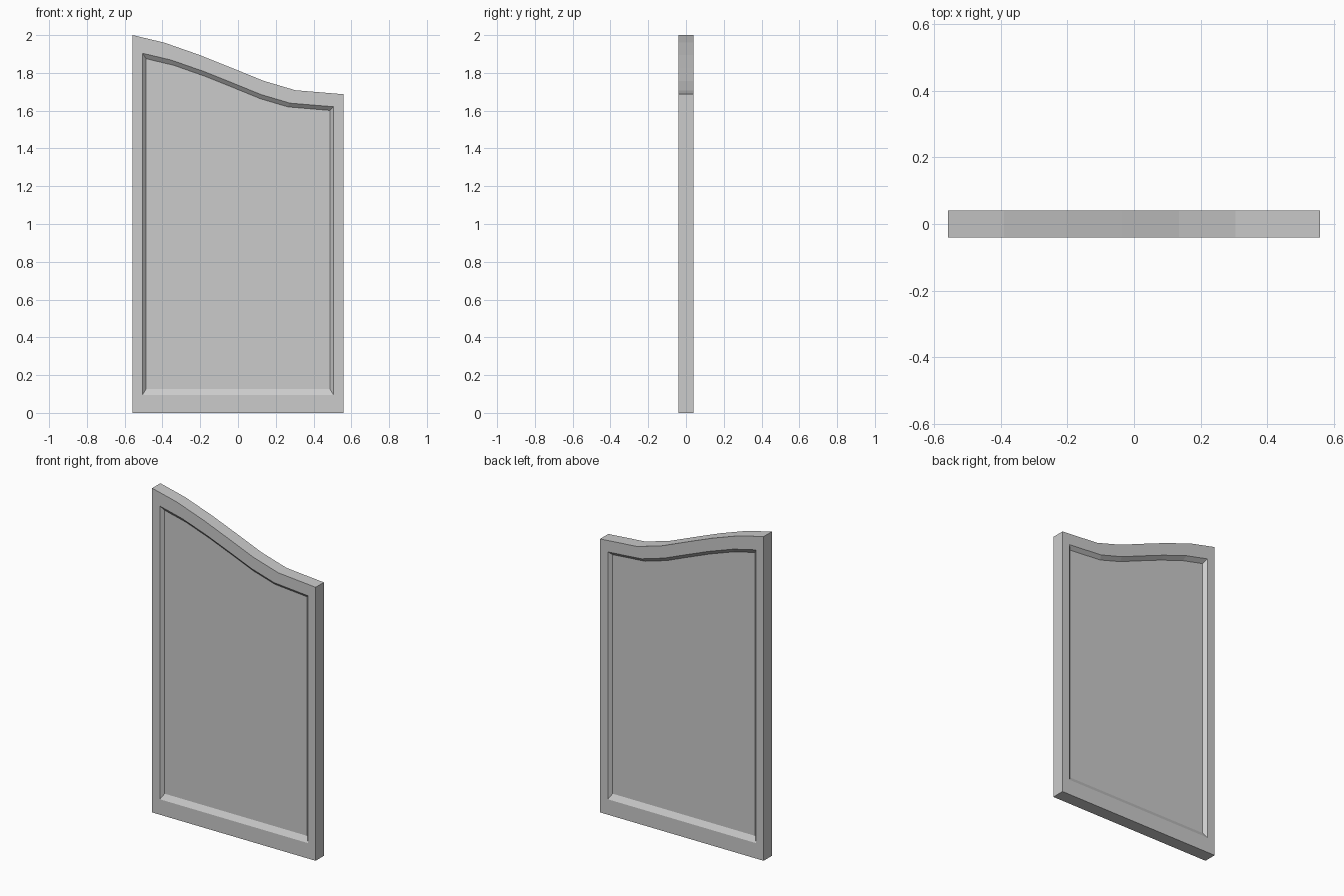
import bpy, bmesh

if "Cube" in bpy.data.objects:
    bpy.data.objects.remove(bpy.data.objects["Cube"])

# Outline of the board: flat base, sweeping top edge
top_edge = [(0.558, 1.687), (0.304, 1.708), (0.135, 1.758), (-0.034, 1.827),
            (-0.204, 1.895), (-0.39, 1.96), (-0.558, 2.0)]
outline = [(-0.558, 0.0), (0.558, 0.0)] + top_edge
HALF_THICKNESS = 0.04
FLOOR = 0.02

bm = bmesh.new()


def ring(y, sx=1.0, sz=1.0, z0=0.0):
    """Scaled copy of the outline at depth y."""
    return [bm.verts.new((x * sx, y, z0 + z * sz)) for x, z in outline]


def bridge(a, b):
    n = len(a)
    for i in range(n):
        j = (i + 1) % n
        bm.faces.new((a[i], a[j], b[j], b[i]))


# Front and back: raised border, bevelled step, recessed panel
rims = []
for side in (-1, 1):
    outer = ring(side * HALF_THICKNESS)
    lip = ring(side * HALF_THICKNESS, 0.906, 0.9045, 0.095)
    floor = ring(side * FLOOR, 0.872, 0.874, 0.127)
    bridge(outer, lip)
    bridge(lip, floor)
    bm.faces.new(floor)
    rims.append(outer)

# Outside edge joining front and back
bridge(*rims)

bmesh.ops.recalc_face_normals(bm, faces=bm.faces)
mesh = bpy.data.meshes.new("fence_panel")
bm.to_mesh(mesh)
bm.free()
panel = bpy.data.objects.new("fence_panel", mesh)
bpy.context.collection.objects.link(panel)
